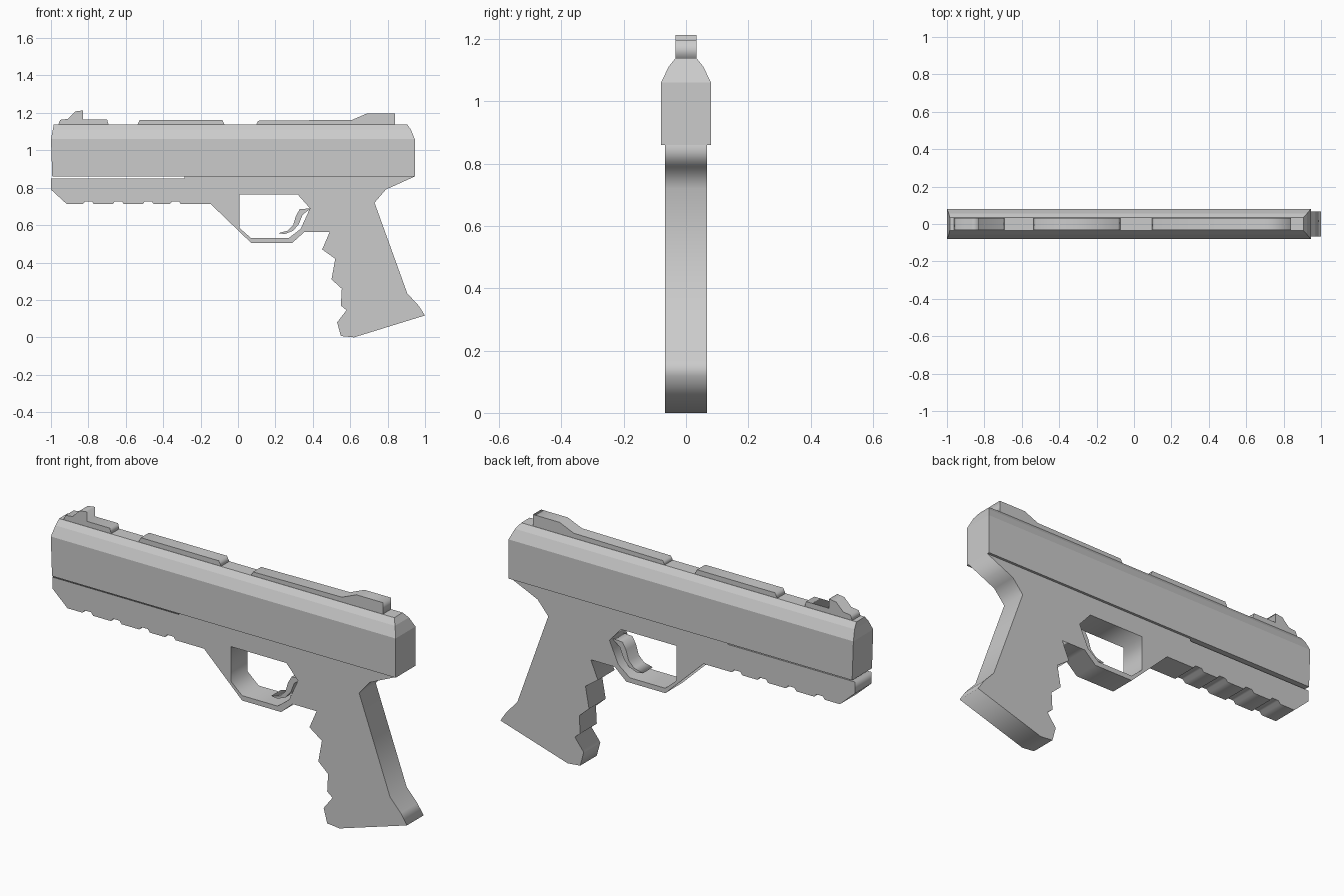
import bpy, bmesh
from math import pi

if "Cube" in bpy.data.objects:
    bpy.data.objects.remove(bpy.data.objects["Cube"])


def plate(name, half_width, *outlines):
    """Extrude side-view (x, z) outlines; later outlines inside the first become holes."""
    cu = bpy.data.curves.new(name + "_curve", 'CURVE')
    cu.dimensions = '2D'
    cu.fill_mode = 'BOTH'
    cu.extrude = half_width
    for pts in outlines:
        sp = cu.splines.new('POLY')
        sp.points.add(len(pts) - 1)
        for p, (x, z) in zip(sp.points, pts):
            p.co = (x, z, 0, 1)
        sp.use_cyclic_u = True
    ob = bpy.data.objects.new(name, cu)
    bpy.context.collection.objects.link(ob)
    ob.rotation_euler.x = pi / 2
    bpy.ops.object.select_all(action='DESELECT')
    ob.select_set(True)
    bpy.context.view_layer.objects.active = ob
    bpy.ops.object.convert(target='MESH')
    ob = bpy.context.object
    bpy.ops.object.transform_apply(location=False, rotation=True, scale=False)
    bm = bmesh.new()
    bm.from_mesh(ob.data)
    bmesh.ops.remove_doubles(bm, verts=bm.verts, dist=1e-5)
    bmesh.ops.recalc_face_normals(bm, faces=bm.faces)
    bm.to_mesh(ob.data)
    bm.free()
    return ob


# Upper slide: chamfered section whose ends taper toward the top
# rows: half width, z, front x, rear x
rows = [(0.08, 0.86, -0.993, 0.945), (0.08, 1.06, -1.0, 0.945),
        (0.056, 1.11, -0.99, 0.925), (0.034, 1.138, -0.985, 0.905)]
bm = bmesh.new()
loops = []
for end in (2, 3):
    left = [bm.verts.new((r[end], -r[0], r[1])) for r in rows]
    right = [bm.verts.new((r[end], r[0], r[1])) for r in rows]
    for i in range(3):
        bm.faces.new((left[i], left[i + 1], right[i + 1], right[i]))
    loops.append(left + right[::-1])
a, b = loops
for i in range(8):
    j = (i + 1) % 8
    bm.faces.new((a[i], a[j], b[j], b[i]))
bmesh.ops.recalc_face_normals(bm, faces=bm.faces)
me = bpy.data.meshes.new("slide")
bm.to_mesh(me)
bm.free()
bpy.context.collection.objects.link(bpy.data.objects.new("slide", me))

# Lower frame with grip, guard opening and notched rail
grip = [(-1, 0.79), (-1, 0.848), (-0.285, 0.848), (-0.285, 0.86), (0.945, 0.86),
        (0.79, 0.79), (0.73, 0.72), (0.905, 0.235), (0.965, 0.17), (1.0, 0.117),
        (0.62, 0.0), (0.55, 0.007), (0.53, 0.08), (0.58, 0.145), (0.55, 0.17),
        (0.555, 0.26), (0.5, 0.31), (0.52, 0.42), (0.45, 0.47), (0.49, 0.563),
        (0.355, 0.563), (0.29, 0.505), (0.07, 0.505), (-0.145, 0.712)]
rail = []
for c in (-0.335, -0.48, -0.64, -0.80):
    rail += [(c + 0.03, 0.712), (c + 0.018, 0.727), (c - 0.018, 0.727), (c - 0.03, 0.712)]
rail.append((-0.915, 0.712))
opening = [(0.008, 0.763), (0.32, 0.763), (0.385, 0.69), (0.335, 0.58),
           (0.27, 0.53), (0.07, 0.53), (0.008, 0.585)]
plate("frame", 0.067, grip + rail, opening)

# Curved trigger
plate("trigger", 0.04, [(0.39, 0.69), (0.33, 0.685), (0.31, 0.65), (0.295, 0.60),
                        (0.265, 0.57), (0.215, 0.557), (0.25, 0.552), (0.295, 0.57),
                        (0.325, 0.605), (0.345, 0.655)])

# Sights and ribs on top
plate("front_sight", 0.033, [(-0.965, 1.13), (-0.95, 1.163), (-0.91, 1.168), (-0.87, 1.208),
                             (-0.83, 1.213), (-0.83, 1.165), (-0.70, 1.165), (-0.69, 1.13)])
plate("middle_rib", 0.033, [(-0.542, 1.13), (-0.525, 1.163), (-0.085, 1.163), (-0.068, 1.13)])
plate("rear_sight", 0.033, [(0.093, 1.13), (0.108, 1.158), (0.61, 1.163), (0.69, 1.197),
                            (0.84, 1.197), (0.84, 1.13)])
